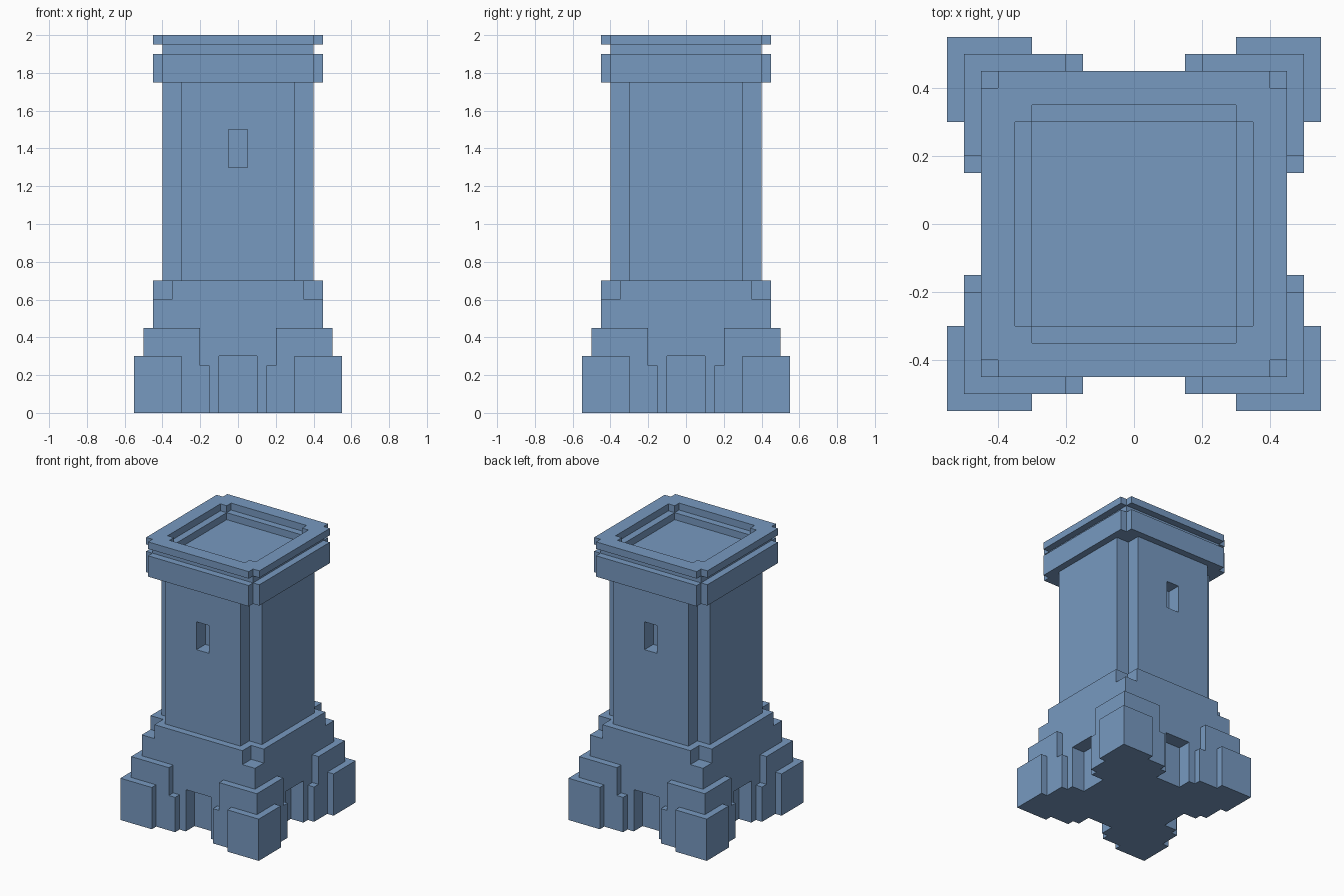
import bpy, bmesh, math
from mathutils import Matrix

cube = bpy.data.objects.get("Cube")
if cube:
    bpy.data.objects.remove(cube, do_unlink=True)

# Single stone colour
stone = bpy.data.materials.new("blue_stone")
stone.use_nodes = True
COLOUR = (0.185, 0.32, 0.53, 1.0)
stone.diffuse_color = COLOUR
bsdf = next(n for n in stone.node_tree.nodes if n.type == 'BSDF_PRINCIPLED')
bsdf.inputs["Base Color"].default_value = COLOUR
bsdf.inputs["Roughness"].default_value = 0.8


def prism(name, outline, z0, z1, turns=(0,)):
    """Extrude a plan outline from z0 to z1, repeated at quarter turns."""
    bm = bmesh.new()
    for t in turns:
        rot = Matrix.Rotation(t * math.pi / 2, 3, 'Z')
        low = [bm.verts.new((x, y, z0)) for x, y in outline]
        face = bm.faces.new(low)
        top = bmesh.ops.extrude_face_region(bm, geom=[face])["geom"]
        raised = [v for v in top if isinstance(v, bmesh.types.BMVert)]
        bmesh.ops.translate(bm, vec=(0, 0, z1 - z0), verts=raised)
        bmesh.ops.rotate(bm, verts=low + raised, cent=(0, 0, 0), matrix=rot)
    bmesh.ops.recalc_face_normals(bm, faces=bm.faces)
    mesh = bpy.data.meshes.new(name)
    bm.to_mesh(mesh)
    bm.free()
    mesh.materials.append(stone)
    obj = bpy.data.objects.new(name, mesh)
    bpy.context.collection.objects.link(obj)
    return obj


def rect(x0, x1, y0, y1):
    return [(x0, y0), (x1, y0), (x1, y1), (x0, y1)]


def notched(r, c):
    """Square of half-width r whose corners are cut back to c."""
    return [(-c, -r), (c, -r), (c, -c), (r, -c), (r, c), (c, c),
            (c, r), (-c, r), (-c, c), (-r, c), (-r, -c), (-c, -c)]


def corner(start, inner, outer):
    """L-shaped plan wrapped round one corner."""
    return [(start, inner), (inner, inner), (inner, start),
            (outer, start), (outer, outer), (start, outer)]


def cut(target, cutter):
    """Subtract a cutter, then delete it."""
    cutter.hide_render = True
    mod = target.modifiers.new("cut", 'BOOLEAN')
    mod.operation = 'DIFFERENCE'
    mod.solver = 'EXACT'
    mod.object = cutter
    bpy.context.view_layer.update()
    graph = bpy.context.evaluated_depsgraph_get()
    mesh = bpy.data.meshes.new_from_object(target.evaluated_get(graph))
    target.modifiers.clear()
    target.data = mesh
    bpy.data.objects.remove(cutter, do_unlink=True)


ALL = (0, 1, 2, 3)

# Base with a doorway recess on every side
base = prism("base_core", rect(-0.45, 0.45, -0.45, 0.45), 0, 0.6)
cut(base, prism("door_cutter", rect(-0.1, 0.1, -0.6, -0.35), -0.1, 0.3, ALL))
prism("base_top", notched(0.45, 0.35), 0.6, 0.7)

# Stepped corner buttresses
prism("buttress_foot", corner(0.15, 0.45, 0.5), 0, 0.25, ALL)
prism("buttress_upper", corner(0.2, 0.45, 0.5), 0.25, 0.45, ALL)
prism("corner_pier", corner(0.3, 0.5, 0.55), 0, 0.3, ALL)

# Shaft with window recesses in front and back
shaft = prism("tower_shaft", notched(0.4, 0.3), 0.7, 1.75)
cut(shaft, prism("window_cutter", rect(-0.05, 0.05, -0.5, -0.3), 1.3, 1.5, (0, 2)))

# Cornice, recessed neck and open rim
prism("cornice", notched(0.45, 0.4), 1.75, 1.9)
neck = prism("parapet_neck", rect(-0.4, 0.4, -0.4, 0.4), 1.9, 1.95)
cut(neck, prism("neck_cutter", rect(-0.3, 0.3, -0.3, 0.3), 1.8, 2.1))
rim = prism("parapet_rim", notched(0.45, 0.4), 1.95, 2.0)
cut(rim, prism("rim_cutter", notched(0.35, 0.3), 1.9, 2.1))
